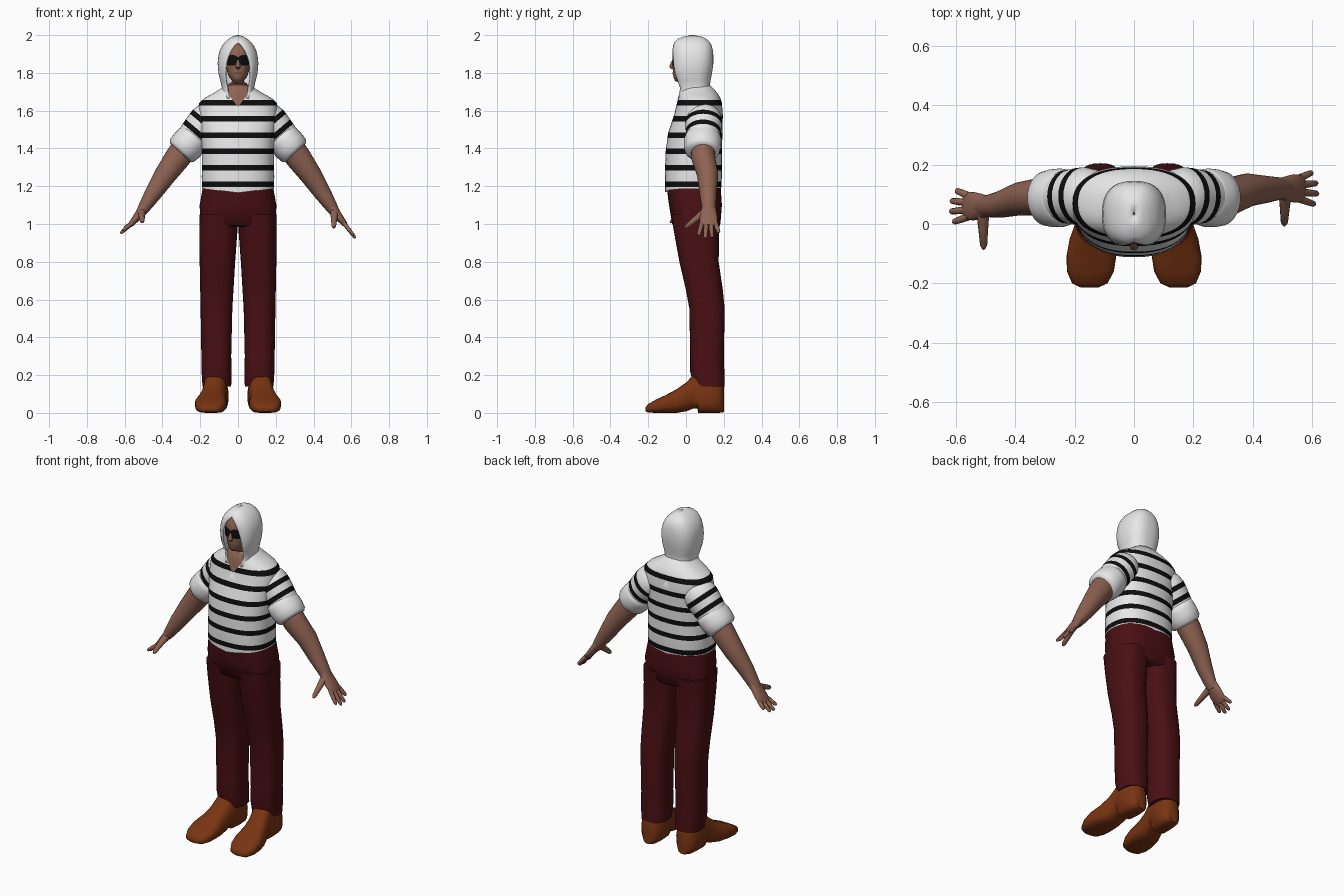
import bpy, bmesh, math
from mathutils import Vector

if "Cube" in bpy.data.objects:
    bpy.data.objects.remove(bpy.data.objects["Cube"])


def material(name, rgb):
    m = bpy.data.materials.new(name)
    m.diffuse_color = (*rgb, 1)
    m.use_nodes = True
    m.node_tree.nodes["Principled BSDF"].inputs["Base Color"].default_value = m.diffuse_color
    return m


WHITE = material("white cloth", (0.83, 0.83, 0.83))
BLACK = material("black stripe", (0.004, 0.004, 0.004))
MAROON = material("maroon trousers", (0.068, 0.005, 0.007))
BROWN = material("orange brown leather", (0.19, 0.034, 0.006))
SKIN = material("brown skin", (0.27, 0.125, 0.085))
LIP = material("dark lips", (0.15, 0.05, 0.04))


def loft(name, rings, mats, band_mat=None, closed=True, caps=True, angle=50):
    """Skin a list of rings; band_mat(i) picks the material of band i."""
    bm = bmesh.new()
    rows = [[bm.verts.new(p) for p in r] for r in rings]
    n = len(rows[0])
    for i in range(len(rows) - 1):
        a, b = rows[i], rows[i + 1]
        for j in range(n if closed else n - 1):
            k = (j + 1) % n
            f = bm.faces.new((a[j], a[k], b[k], b[j]))
            f.material_index = band_mat(i) if band_mat else 0
    if caps:
        bm.faces.new(rows[0])
        bm.faces.new(rows[-1])
    bmesh.ops.remove_doubles(bm, verts=bm.verts, dist=0.0003)
    bmesh.ops.recalc_face_normals(bm, faces=bm.faces)
    me = bpy.data.meshes.new(name)
    bm.to_mesh(me)
    bm.free()
    for m in mats:
        me.materials.append(m)
    ob = bpy.data.objects.new(name, me)
    bpy.context.collection.objects.link(ob)
    bpy.ops.object.select_all(action='DESELECT')
    bpy.context.view_layer.objects.active = ob
    ob.select_set(True)
    bpy.ops.object.shade_smooth_by_angle(angle=math.radians(angle))
    return ob


def power(v, n):
    return math.copysign(abs(v) ** (2 / n), v)


def ring(z, x0, x1, yf, yb, n=2.4, count=40, a0=0.0, a1=None):
    """Level superellipse ring; angle 0 faces the front."""
    a1 = 2 * math.pi - a0 if a1 is None else a1
    full = a0 == 0 and a1 == 2 * math.pi
    pts = []
    for i in range(count):
        t = a0 + (a1 - a0) * i / (count if full else count - 1)
        pts.append(Vector(((x0 + x1) / 2 + (x1 - x0) / 2 * power(math.sin(t), n),
                           (yf + yb) / 2 - (yb - yf) / 2 * power(math.cos(t), n), z)))
    return pts


def sample(table, z):
    """Linear look-up in a table sorted by its first column."""
    for p, q in zip(table, table[1:]):
        if z <= q[0]:
            t = max(0, (z - p[0]) / (q[0] - p[0]))
            return [a + (b - a) * t for a, b in zip(p[1:], q[1:])]
    return table[-1][1:]


def tube(name, path, radii, mats, band_mat=None, count=16):
    """Tube along a path; radii are (along y, across)."""
    path = [Vector(p) for p in path]
    rings = []
    for i, p in enumerate(path):
        d = (path[min(i + 1, len(path) - 1)] - path[max(i - 1, 0)]).normalized()
        ref = Vector((0, 1, 0)) if abs(d.y) < 0.75 else Vector((1, 0, 0))
        u = (ref - d * d.dot(ref)).normalized()
        v = d.cross(u)
        ru, rv = radii[i]
        rings.append([p + u * ru * math.cos(a) + v * rv * math.sin(a)
                      for a in (2 * math.pi * k / count for k in range(count))])
    return loft(name, rings, mats, band_mat)


# Striped shirt body: rings placed on the stripe edges
SHIRT = [(1.165, .190, -.112, .185), (1.25, .192, -.112, .19), (1.38, .190, -.108, .19),
         (1.48, .198, -.095, .193), (1.58, .210, -.062, .195), (1.64, .206, -.048, .19),
         (1.665, .18, -.042, .183), (1.69, .135, -.036, .168), (1.715, .095, -.03, .148),
         (1.735, .07, -.015, .125)]
centres = [1.21, 1.299, 1.385, 1.47, 1.556, 1.642]
edges = [c + d for c in centres for d in (-.0145, .0145)]
levels = sorted([r[0] for r in SHIRT if min(abs(r[0] - e) for e in edges) > .004] + edges)
rings = []
for z in levels:
    hw, yf, yb = sample(SHIRT, z)
    rings.append(ring(z, -hw, hw, yf, yb, 2.35, 48))
for p in rings[0]:                       # hem rises at the sides and back
    p.z += .024 * min(1, abs(p.x) / .19 + max(0, p.y) * 4)
mid = [(a + b) / 2 for a, b in zip(levels, levels[1:])]
shirt = loft("striped_shirt", rings, [WHITE, BLACK, SKIN],
             lambda i: int(any(abs(mid[i] - c) < .0145 for c in centres)))
# Cut the V neckline
bm = bmesh.new()
bm.from_mesh(shirt.data)
for s in (-1, 1):
    bmesh.ops.bisect_plane(bm, geom=bm.verts[:] + bm.edges[:] + bm.faces[:],
                           plane_co=(0, 0, 1.62), plane_no=(s * 1.3, 0, -1))
for f in bm.faces:
    c = f.calc_center_median()
    if c.y < .02 and c.z > 1.62 + 1.3 * abs(c.x):
        f.material_index = 2
bm.to_mesh(shirt.data)
bm.free()

# Head and neck
HEAD = [(1.62, .05, .0, .1), (1.74, .05, -.012, .1), (1.757, .03, -.058, .1),
        (1.775, .046, -.066, .1), (1.80, .056, -.069, .11), (1.85, .066, -.068, .12),
        (1.90, .068, -.067, .12), (1.94, .055, -.055, .11), (1.97, .03, -.02, .08)]
loft("head", [ring(z, -w, w, f, b, 2.3) for z, w, f, b in HEAD], [SKIN])
tube("nose", [(0, -.064, 1.875), (0, -.072, 1.85), (0, -.077, 1.832), (0, -.068, 1.822)],
     [(.004, .006), (.010, .010), (.012, .014), (.006, .009)], [SKIN])
loft("lips", [ring(z, -.06, .06, -.0715, .11, 2.3, 9, -.3, .3) for z in (1.795, 1.803)],
     [LIP], closed=False, caps=False)

# Eye mask: thin band with a dip over the nose
rows = [ring(z, -.071, .071, -.0725, .12, 2.3, 25, -.95, .95) for z in (1.84, 1.868, 1.895)]
for k in (0, 2):
    for p in rows[k]:
        t = abs(p.x) / .06
        shrink = .45 * max(0, 1 - t * 3) + .4 * max(0, t - .75)
        p.z += (1.868 - p.z) * shrink
loft("eye_mask", rows, [BLACK], closed=False, caps=False)

# Hood: open arcs leave the face opening (z, half width, front, back, opening)
HOOD = [(1.665, .105, -.048, .15, .045), (1.69, .09, -.046, .135, .052),
        (1.72, .085, -.046, .124, .058), (1.76, .094, -.064, .13, .066),
        (1.80, .104, -.076, .138, .068), (1.85, .108, -.080, .145, .063),
        (1.89, .104, -.078, .145, .051), (1.92, .096, -.075, .142, .036),
        (1.945, .083, -.069, .136, .018), (1.963, .069, -.061, .126, 0),
        (1.98, .05, -.043, .108, 0), (1.993, .028, -.012, .08, 0), (2.0, .004, .03, .04, 0)]
N = 2.5
rows = [ring(z, -w, w, f, b, N, 41, max(1e-6, math.asin((o / w) ** (N / 2))))
        for z, w, f, b, o in HOOD]
hood = loft("hood", rows, [WHITE], closed=False, caps=False, angle=70)
shell = hood.modifiers.new("thickness", 'SOLIDIFY')
shell.thickness = .01
shell.offset = -1

# Trousers: hips, then legs below
HIPS = [(.985, .17, -.05, .165), (1.0, .2, -.073, .182), (1.1, .203, -.09, .19),
        (1.19, .187, -.102, .184)]
loft("trouser_hips", [ring(z, -w, w, f, b, 2.6) for z, w, f, b in HIPS], [MAROON])
LEG = [(.14, .036, .188, .04, .205), (.22, .034, .193, .022, .203), (.3, .036, .194, .022, .2),
       (.55, .03, .198, .018, .205), (.65, .024, .2, .0, .195), (.8, .015, .203, -.035, .173),
       (.95, .004, .205, -.062, .175), (1.05, 0, .203, -.08, .184)]
# Boots, rings along y: (y, centre x, half width, bottom, top)
BOOT = [(-.214, .15, .03, .008, .03), (-.2, .149, .06, .002, .047), (-.16, .147, .079, 0, .07),
        (-.11, .144, .084, 0, .093), (-.05, .138, .079, 0, .125), (.0, .13, .069, .008, .16),
        (.035, .124, .066, .022, .197), (.06, .121, .066, .022, .215), (.065, .121, .067, 0, .215),
        (.13, .118, .069, 0, .21), (.175, .117, .06, 0, .19), (.2, .116, .035, .004, .15)]

for s, side in ((-1, "left"), (1, "right")):
    legs = [ring(z, *sorted((s * a, s * b)), f, b2, 2.5, 32) for z, a, b, f, b2 in LEG]
    loft(side + "_trouser_leg", legs, [MAROON])
    boot = []
    for y, cx, hw, z0, z1 in BOOT:
        row = []
        for k in range(24):
            a = 2 * math.pi * k / 24
            h = power(math.sin(a), 3)
            # narrower towards the top of the boot
            w = hw * (1 - .22 * max(0, h) * (z1 > .1))
            row.append((s * cx + w * power(math.cos(a), 3), y, (z0 + z1) / 2 + h * (z1 - z0) / 2))
        boot.append(row)
    loft(side + "_boot", boot, [BROWN])

    # Sleeve with two stripes, then rolled cuff
    a, b = Vector((s * .12, .095, 1.595)), Vector((s * .272, .09, 1.42))
    ts = [0, .12, .3, .42, .58, .70, 1]
    rad = [.07, .09, .098, .097, .093, .09, .08]
    tube(side + "_sleeve", [a.lerp(b, t) for t in ts], [(r, r * .98) for r in rad],
         [WHITE, BLACK], lambda i: int(i in (2, 4)), 32)
    a, b = Vector((s * .222, .09, 1.468)), Vector((s * .306, .085, 1.378))
    tube(side + "_cuff", [a.lerp(b, t) for t in (0, .08, .3, .6, .88, 1)],
         [(.08, .075), (.094, .086), (.099, .091), (.098, .091), (.092, .087), (.078, .074)],
         [WHITE], None, 32)

    # Forearm; the two arms differ a little in y
    yc = .12 if s > 0 else .06
    tube(side + "_forearm",
         [(s * .27, .09, 1.42), (s * .32, .092, 1.35), (s * .385, .5 * yc + .055, 1.26),
          (s * .45, .85 * yc + .015, 1.16), (s * .495, yc, 1.09), (s * .515, yc, 1.06)],
         [(.066, .07), (.063, .068), (.056, .058), (.045, .045), (.037, .033), (.034, .026)],
         [SKIN], None, 24)
    # Hand
    tube(side + "_palm",
         [(s * .49, yc, 1.10), (s * .515, yc, 1.065), (s * .54, yc, 1.03), (s * .565, yc, 1.0),
          (s * .573, yc, .99)],
         [(.034, .026), (.042, .023), (.048, .02), (.046, .015), (.038, .01)], [SKIN], None, 20)
    drop = .925 if s > 0 else .95
    for k, short in enumerate((.015, 0, .004, .028)):
        o = k - 1.5
        p = Vector((s * .56, yc + o * .024, 1.005))
        q = Vector((s * (.622 - short * .7), yc + o * .036, drop + short))
        tube(f"{side}_finger_{k + 1}", [p, p.lerp(q, .5), p.lerp(q, .9), q],
             [(.013, .012), (.012, .011), (.01, .009), (.004, .004)], [SKIN], None, 10)
    p = Vector((s * .51, yc - .02, 1.065))
    q = Vector((s * .507, -.005 if s > 0 else -.085, .98 if s > 0 else 1.01))
    tube(side + "_thumb", [p, p.lerp(q, .5), p.lerp(q, .9), q],
         [(.022, .02), (.016, .016), (.012, .012), (.005, .005)], [SKIN], None, 12)
